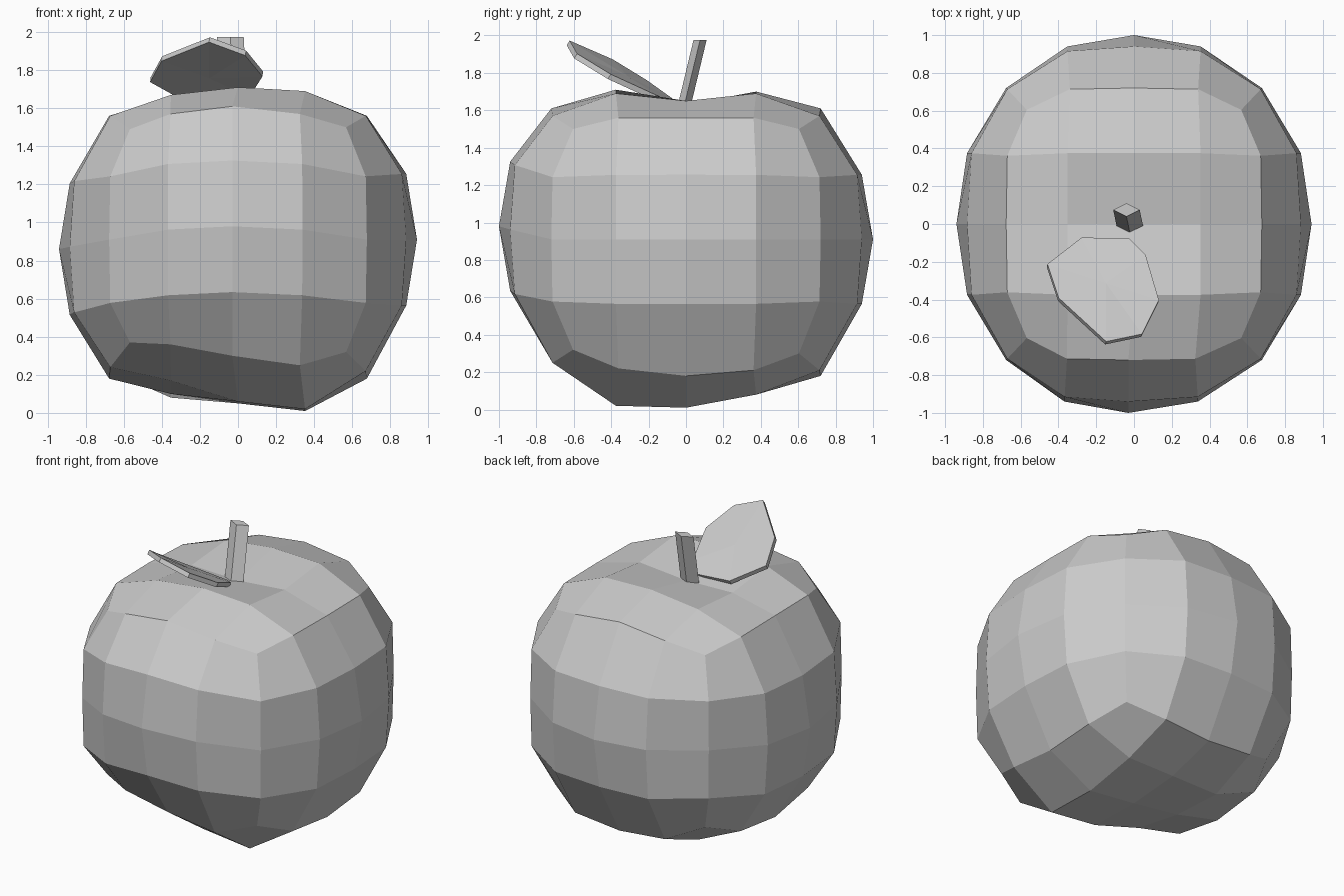
import bpy, bmesh
from math import hypot
from mathutils import Vector

if "Cube" in bpy.data.objects:
    bpy.data.objects.remove(bpy.data.objects["Cube"], do_unlink=True)

grey = bpy.data.materials.new("plain grey")
grey.use_nodes = True
grey.diffuse_color = (0.6, 0.6, 0.6, 1)
grey.node_tree.nodes["Principled BSDF"].inputs["Base Color"].default_value = (0.6, 0.6, 0.6, 1)


def finish(name, bm):
    bmesh.ops.recalc_face_normals(bm, faces=bm.faces)
    mesh = bpy.data.meshes.new(name)
    bm.to_mesh(mesh)
    bm.free()
    mesh.materials.append(grey)
    obj = bpy.data.objects.new(name, mesh)
    bpy.context.collection.objects.link(obj)
    return obj


# Fruit body: a gridded cube, rounded off, with uneven hollows above and below
TOP = [[1.49, 1.57, 1.61, 1.57, 1.50],      # rows run front to back
       [1.56, 1.67, 1.71, 1.69, 1.56],
       [1.56, 1.63, 1.62, 1.65, 1.56],
       [1.55, 1.66, 1.70, 1.69, 1.56],
       [1.49, 1.57, 1.61, 1.57, 1.50]]
BOTTOM = [[0.37, 0.36, 0.30, 0.25, 0.32],
          [0.24, 0.17, 0.06, 0.02, 0.22],
          [0.18, 0.10, 0.05, 0.01, 0.18],
          [0.22, 0.08, 0.08, 0.08, 0.21],
          [0.31, 0.21, 0.18, 0.21, 0.30]]


def loss(t):
    return {0: 0, 1: 0.06, 2: 0.28}[abs(t)]


def rounded(half, t, a, b):
    """Coordinate along one axis, pulled in towards the cube's edges."""
    reach, pull = {0: (0, 0), 1: (0.41, 0.3), 2: (1, 1)}[abs(t)]
    side = half * reach * (1 - pull * hypot(loss(a), loss(b)))
    return side if t > 0 else -side


def body_point(co):
    u, v, w = (round(c * 2) for c in co)
    x = rounded(0.94, u, v, w)
    y = rounded(1.0, v, u, w)
    if w == 2:
        z = TOP[v + 2][u + 2]
    elif w == -2:
        z = BOTTOM[v + 2][u + 2]
    else:
        z = 0.91 + rounded(0.92, w, u, v)
        if v == -2:
            z += 0.07 * (1 - u * u / 4)
        if u == -2:
            z -= 0.05 * (1 - v * v / 4)
    if v == -2:
        x -= 0.03 * (1 - abs(u) / 2)
    return Vector((x, y, z))


bm = bmesh.new()
bmesh.ops.create_cube(bm, size=2)
bmesh.ops.subdivide_edges(bm, edges=bm.edges[:], cuts=3, use_grid_fill=True)
for vert in bm.verts:
    vert.co = body_point(vert.co)
finish("fruit_body", bm)

# Stem: a leaning four-sided stick
bm = bmesh.new()
bmesh.ops.create_cone(bm, cap_ends=True, segments=4, radius1=1, radius2=1, depth=1)
for vert in bm.verts:
    end = Vector((-0.04, 0.075, 1.975)) if vert.co.z > 0 else Vector((-0.02, -0.02, 1.58))
    vert.co = end + Vector((vert.co.x * 0.07, vert.co.y * 0.035, 0))
finish("stem", bm)

# Leaf: a tilted fan of faces with a little thickness
OUTLINE = [(-0.03, -0.08, 1.63), (0.06, -0.17, 1.67), (0.13, -0.41, 1.78),
           (0.04, -0.59, 1.89), (-0.15, -0.63, 1.96), (-0.40, -0.40, 1.86),
           (-0.46, -0.22, 1.75), (-0.28, -0.08, 1.65)]
bm = bmesh.new()
rim = [bm.verts.new(p) for p in OUTLINE]
middle = bm.verts.new((-0.15, -0.32, 1.77))
for a, b in zip(rim, rim[1:] + rim[:1]):
    bm.faces.new((middle, b, a))
leaf = finish("leaf", bm)
thick = leaf.modifiers.new("thickness", 'SOLIDIFY')
thick.thickness = 0.03
thick.offset = 0
